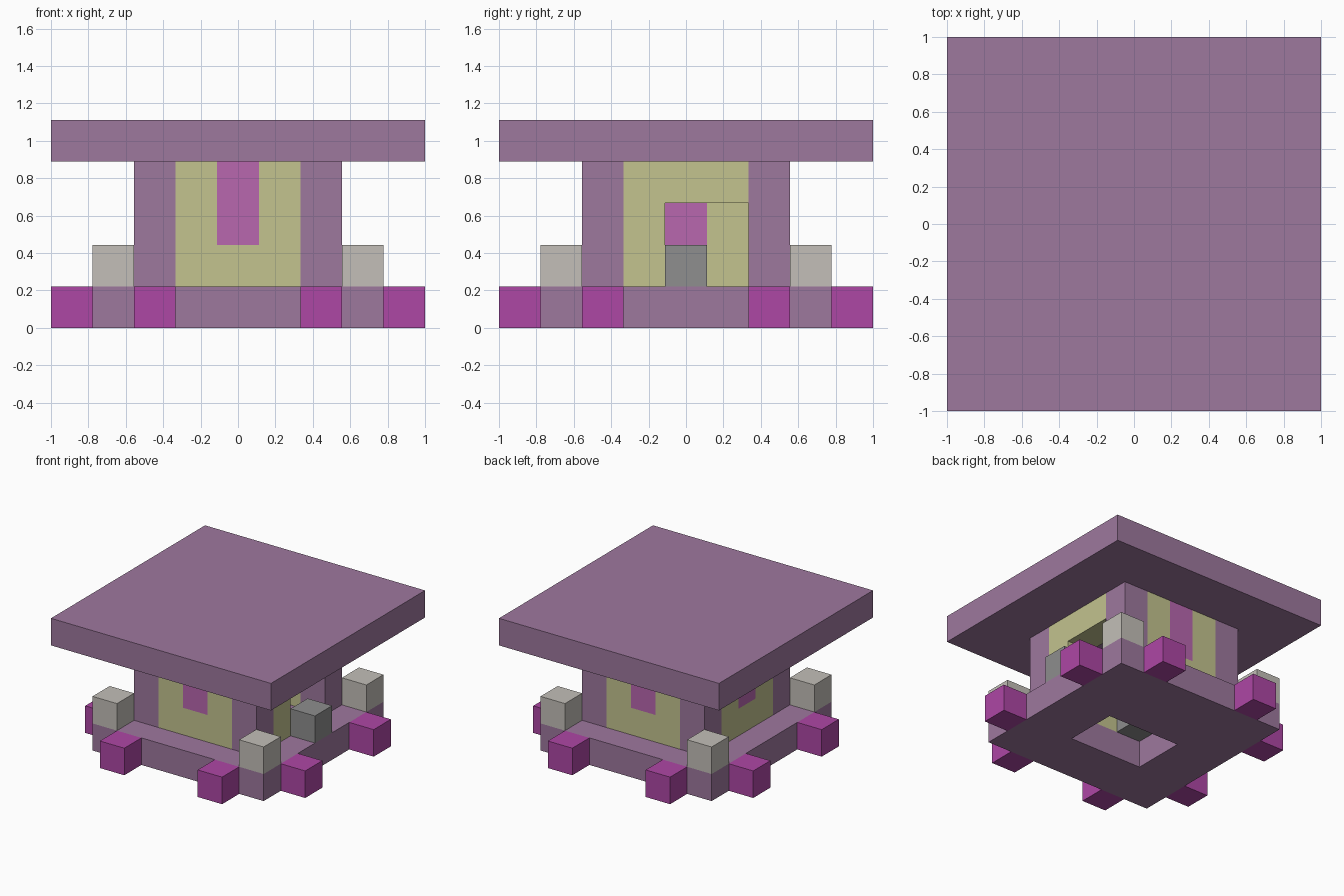
import bpy
from mathutils import Matrix
from math import pi

U = 2 / 9  # one block; all sizes below are in blocks

cube = bpy.data.objects.get("Cube")
if cube:
    bpy.data.objects.remove(cube, do_unlink=True)


def material(name, rgb):
    linear = [((c / 255 + 0.055) / 1.055) ** 2.4 for c in rgb] + [1]
    mat = bpy.data.materials.new(name)
    mat.use_nodes = True
    mat.diffuse_color = linear
    mat.node_tree.nodes["Principled BSDF"].inputs["Base Color"].default_value = linear
    return mat


PURPLE = material("dusty purple", (158, 120, 158))
MAGENTA = material("deep magenta", (174, 71, 165))
GLASS = material("orchid glass", (184, 103, 175))
CREAM = material("pale yellow stone", (195, 195, 143))
LAMP = material("warm light grey", (195, 191, 184))
GREY = material("mid grey", (142, 142, 142))


def box(name, mat, x, y, z, turn=0):
    """Box from (low, high) ranges in blocks, turned in quarter turns about z."""
    bpy.ops.mesh.primitive_cube_add(size=1)
    ob = bpy.context.object
    ob.name = ob.data.name = name
    spans = (x, y, z)
    size = [(hi - lo) * U for lo, hi in spans]
    mid = [(hi + lo) / 2 * U for lo, hi in spans]
    ob.data.transform(Matrix.Rotation(turn * pi / 2, 4, "Z")
                      @ Matrix.Translation(mid) @ Matrix.Diagonal((*size, 1)))
    ob.data.materials.append(mat)
    return ob


# Foundation ring around the floor opening
base = (0, 1)
box("foundation_front", PURPLE, (-3.5, 3.5), (-3.5, -1.5), base)
box("foundation_back", PURPLE, (-3.5, 3.5), (0.5, 3.5), base)
for side, x in (("left", (1.5, 3.5)), ("right", (-3.5, -1.5))):
    box("foundation_" + side, PURPLE, x, (-1.5, 0.5), base)

# Repeated on every side: corner posts, corner lamps and a pair of feet
for turn in range(4):
    box("corner_post", PURPLE, (1.5, 2.5), (-2.5, -1.5), (1, 4), turn)
    box("corner_lamp", LAMP, (2.5, 3.5), (-3.5, -2.5), (1, 2), turn)
    for x in (-2.5, 1.5):
        box("foot_block", MAGENTA, (x, x + 1), (-4.5, -3.5), base, turn)

# Windowed walls: front, back and right (turn 1 is the doorway side)
depth = (-2.5, -1.5)
for turn in (0, 2, 3):
    box("wall_sill", CREAM, (-1.5, 1.5), depth, (1, 2), turn)
    box("window", GLASS, (-0.5, 0.5), depth, (2, 4), turn)
    for x in (-1.5, 0.5):
        box("wall_panel", CREAM, (x, x + 1), depth, (2, 4), turn)

# Doorway wall: lintel over an opening, with one solid panel
box("door_lintel", CREAM, (-1.5, 1.5), depth, (3, 4), 1)
box("door_panel", CREAM, (-1.5, -0.5), depth, (1, 3), 1)

# Grey blocks: doorstep outside and a stove in the inner corner
box("doorstep_block", GREY, (2.5, 3.5), (-0.5, 0.5), (1, 2))
box("stove_block", GREY, (-1.5, -0.5), (-1.5, -0.5), (1, 2))

# Flat overhanging roof
box("roof", PURPLE, (-4.5, 4.5), (-4.5, 4.5), (4, 5))
